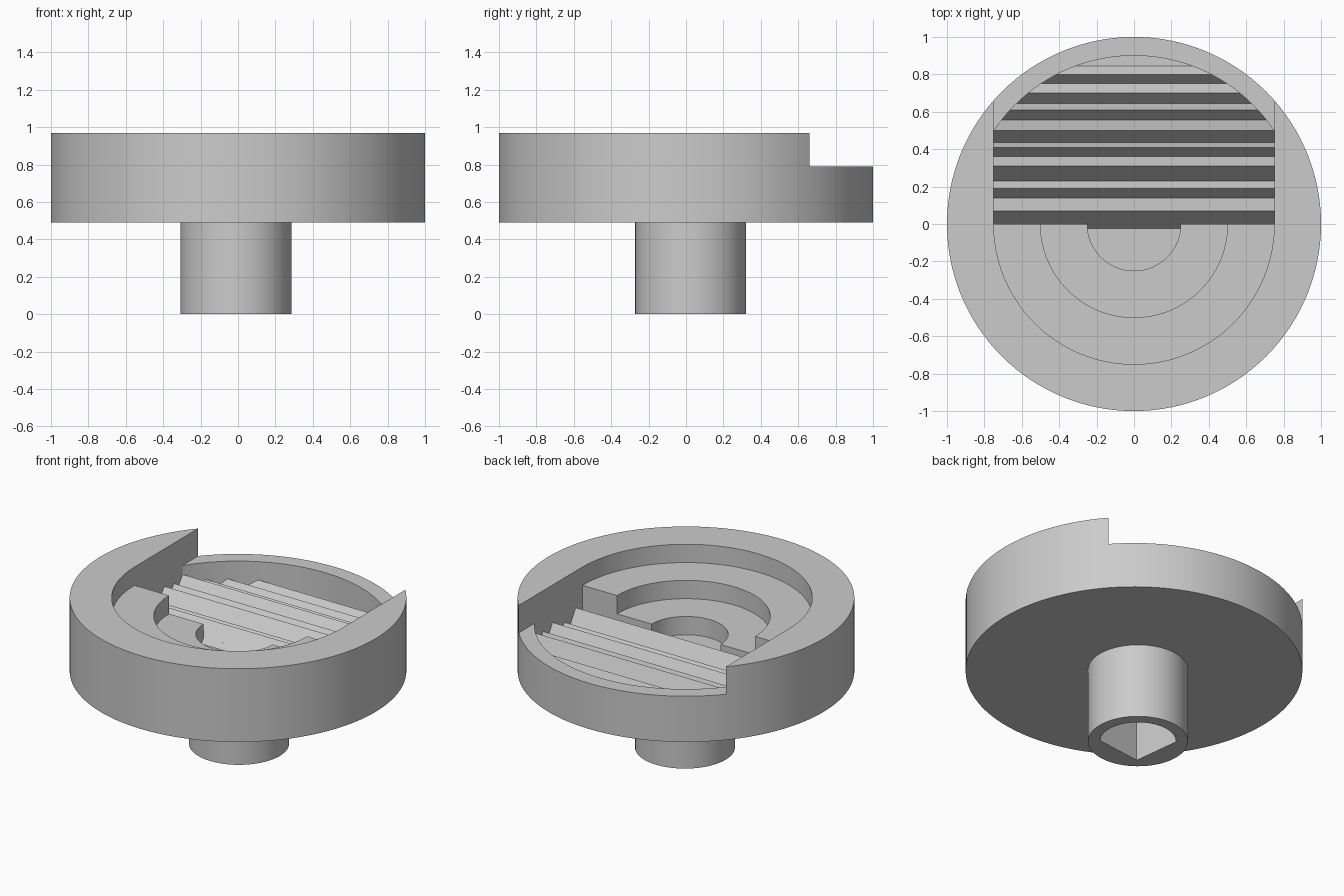
import bpy, bmesh
from math import sin, cos, pi, radians
from mathutils import Vector

cube = bpy.data.objects.get("Cube")
if cube:
    bpy.data.objects.remove(cube, do_unlink=True)

grey = bpy.data.materials.new("light_grey")
grey.use_nodes = True
grey.diffuse_color = (0.6, 0.6, 0.6, 1)
grey.node_tree.nodes["Principled BSDF"].inputs["Base Color"].default_value = (0.6, 0.6, 0.6, 1)


def prism(name, outline, offset):
    """Closed solid made by sweeping a planar outline along an offset."""
    bm = bmesh.new()
    base = bm.faces.new([bm.verts.new(p) for p in outline])
    swept = bmesh.ops.extrude_face_region(bm, geom=[base], use_keep_orig=True)
    verts = [v for v in swept["geom"] if isinstance(v, bmesh.types.BMVert)]
    bmesh.ops.translate(bm, verts=verts, vec=Vector(offset))
    bmesh.ops.recalc_face_normals(bm, faces=bm.faces[:])
    mesh = bpy.data.meshes.new(name)
    bm.to_mesh(mesh)
    bm.free()
    mesh.materials.append(grey)
    obj = bpy.data.objects.new(name, mesh)
    bpy.context.collection.objects.link(obj)
    return obj


def arc(r, start, end, z, n, cx=0.0, cy=0.0):
    return [(cx + r * cos(start + (end - start) * i / n),
             cy + r * sin(start + (end - start) * i / n), z) for i in range(n + 1)]


def cylinder(name, r, z0, z1, n, cx=0.0, cy=0.0):
    return prism(name, arc(r, 0, 2 * pi, z0, n, cx, cy)[:-1], (0, 0, z1 - z0))


def combine(target, cutter, operation="DIFFERENCE"):
    """Apply a boolean and discard the cutter."""
    cutter.hide_render = True
    mod = target.modifiers.new("cut", "BOOLEAN")
    mod.operation, mod.solver, mod.object = operation, "EXACT", cutter
    bpy.context.view_layer.objects.active = target
    bpy.ops.object.modifier_apply(modifier=mod.name)
    bpy.data.objects.remove(cutter, do_unlink=True)


BOTTOM, TOP, RISE = 0.49, 0.97, 0.12
HALF_WIDTH = 0.751
FLOOR = TOP - 3 * RISE

# Round body
body = cylinder("round_body", 1.0, BOTTOM, TOP, 128)

# Half-round terraces stepping down towards the middle
for level, radius in enumerate((0.75, 0.5, 0.25), 1):
    z = TOP - level * RISE
    combine(body, prism("terrace_cutter", arc(radius, pi - 0.01, 2 * pi + 0.01, z, 64), (0, 0, 1)))

# Open notch through the back of the rim
notch = [(-HALF_WIDTH, 0, 0.79), (HALF_WIDTH, 0, 0.79), (HALF_WIDTH, 1.2, 0.79), (-HALF_WIDTH, 1.2, 0.79)]
combine(body, prism("notch_cutter", notch, (0, 0, 1)))

# Back basin with a ridged floor, as (y, z) points
ridges = [(0, 0.64), (0.07, 0.73), (0.14, 0.615), (0.19, 0.68), (0.23, 0.62), (0.31, 0.725),
          (0.36, 0.64), (0.41, 0.705), (0.435, 0.645), (0.5, 0.73), (0.555, 0.61), (0.61, 0.68),
          (0.645, 0.61), (0.7, 0.675), (0.75, 0.61), (0.8, 0.67), (0.845, FLOOR), (0.95, FLOOR)]
profile = ridges + [(0.95, 1.2), (0, 1.2)]
basin = prism("basin_cutter", [(-HALF_WIDTH, y, z) for y, z in profile], (2 * HALF_WIDTH, 0, 0))
combine(basin, cylinder("basin_limit", 0.9, 0.3, 1.5, 128), "INTERSECT")
combine(body, basin)

# Foot of the first ridge, reaching onto the lowest terrace
foot = [(-0.249, -0.025, FLOOR - 0.01), (-0.249, -0.025, FLOOR), (-0.249, 0.004, 0.645), (-0.249, 0.004, FLOOR - 0.01)]
ridge_foot = prism("ridge_foot", foot, (0.498, 0, 0))

# Hollow stem: the socket is half round with a pointed far side
CX, CY = -0.01, 0.025
stem = cylinder("stem", 0.297, 0, BOTTOM + 0.005, 64, CX, CY)
facing = radians(52)
socket = arc(0.225, facing - pi / 2, facing + pi / 2, -0.1, 32, CX, CY)
socket.append((CX - 0.225 * cos(facing), CY - 0.225 * sin(facing), -0.1))
combine(stem, prism("socket_cutter", socket, (0, 0, 0.8)))

# Smooth round walls, crisp edges
for obj in (body, ridge_foot, stem):
    bpy.ops.object.select_all(action="DESELECT")
    obj.select_set(True)
    bpy.context.view_layer.objects.active = obj
    bpy.ops.object.shade_smooth_by_angle(angle=radians(25))
